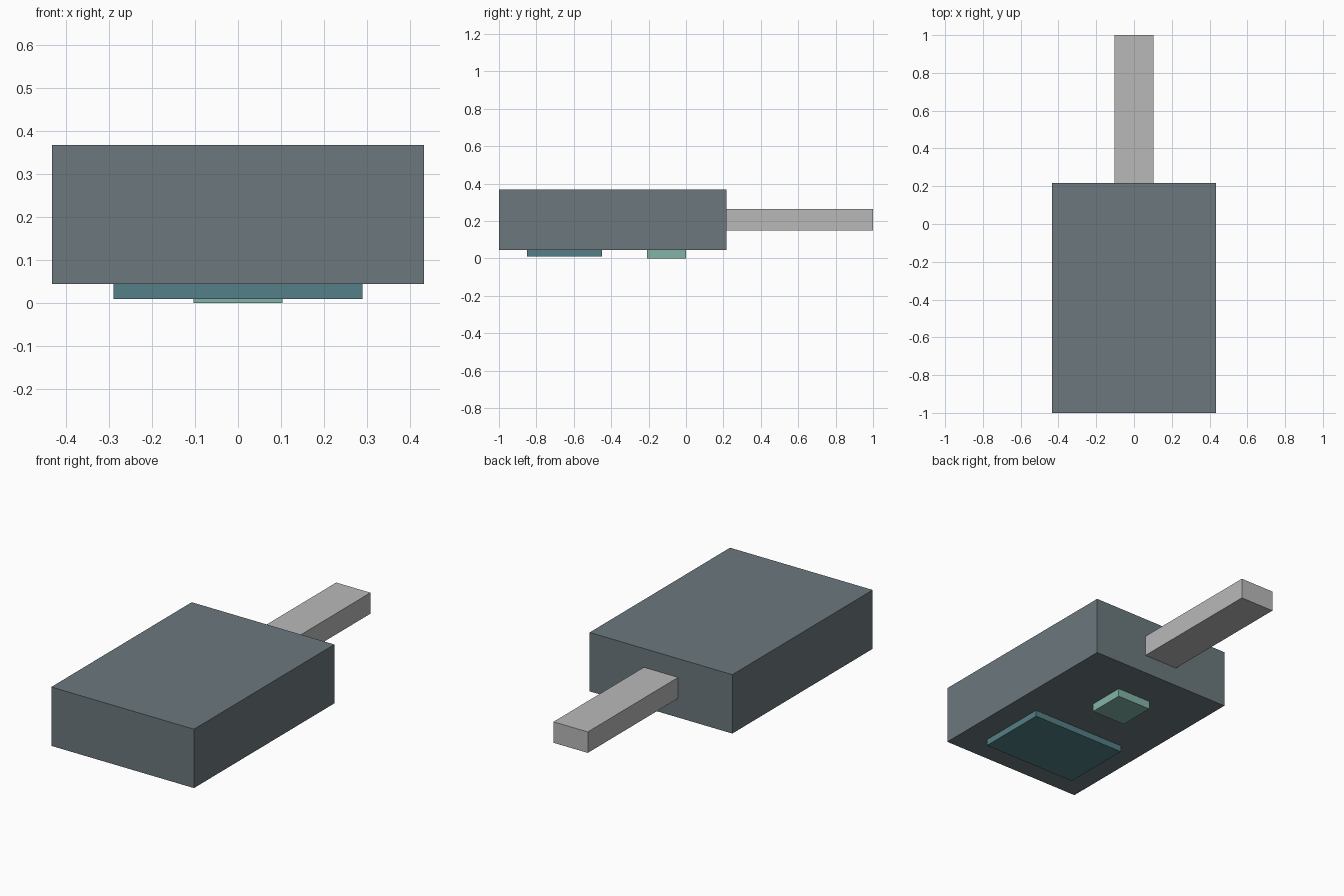
import bpy
import bmesh
from mathutils import Vector

if "Cube" in bpy.data.objects:
    bpy.data.objects.remove(bpy.data.objects["Cube"])


def material(name, rgb):
    """Flat colour given as sRGB 0-255, stored as linear."""
    def linear(c):
        c /= 255
        return c / 12.92 if c <= 0.04045 else ((c + 0.055) / 1.055) ** 2.4
    mat = bpy.data.materials.new(name)
    mat.diffuse_color = (*[linear(c) for c in rgb], 1)
    mat.use_nodes = True
    mat.node_tree.nodes["Principled BSDF"].inputs["Base Color"].default_value = mat.diffuse_color
    return mat


def box(name, low, high, mat):
    """Axis-aligned box between two corners."""
    low, high = Vector(low), Vector(high)
    bm = bmesh.new()
    bmesh.ops.create_cube(bm, size=1)
    bmesh.ops.scale(bm, vec=high - low, verts=bm.verts)
    bmesh.ops.translate(bm, vec=(low + high) / 2, verts=bm.verts)
    mesh = bpy.data.meshes.new(name)
    bm.to_mesh(mesh)
    bm.free()
    mesh.materials.append(mat)
    obj = bpy.data.objects.new(name, mesh)
    bpy.context.collection.objects.link(obj)
    return obj


slate = material("slate_grey", (108, 120, 125))
silver = material("light_grey", (185, 185, 185))
teal = material("dark_teal", (84, 128, 134))
mint = material("mint_green", (130, 180, 165))

# Main housing
box("body", (-0.433, -1, 0.045), (0.433, 0.217, 0.368), slate)
# Bar out of the back
box("rear_bar", (-0.104, 0.217, 0.15), (0.104, 1, 0.265), silver)
# Pads on the underside
box("wide_pad", (-0.289, -0.85, 0.01), (0.289, -0.45, 0.045), teal)
box("small_pad", (-0.104, -0.208, 0), (0.104, 0, 0.045), mint)
